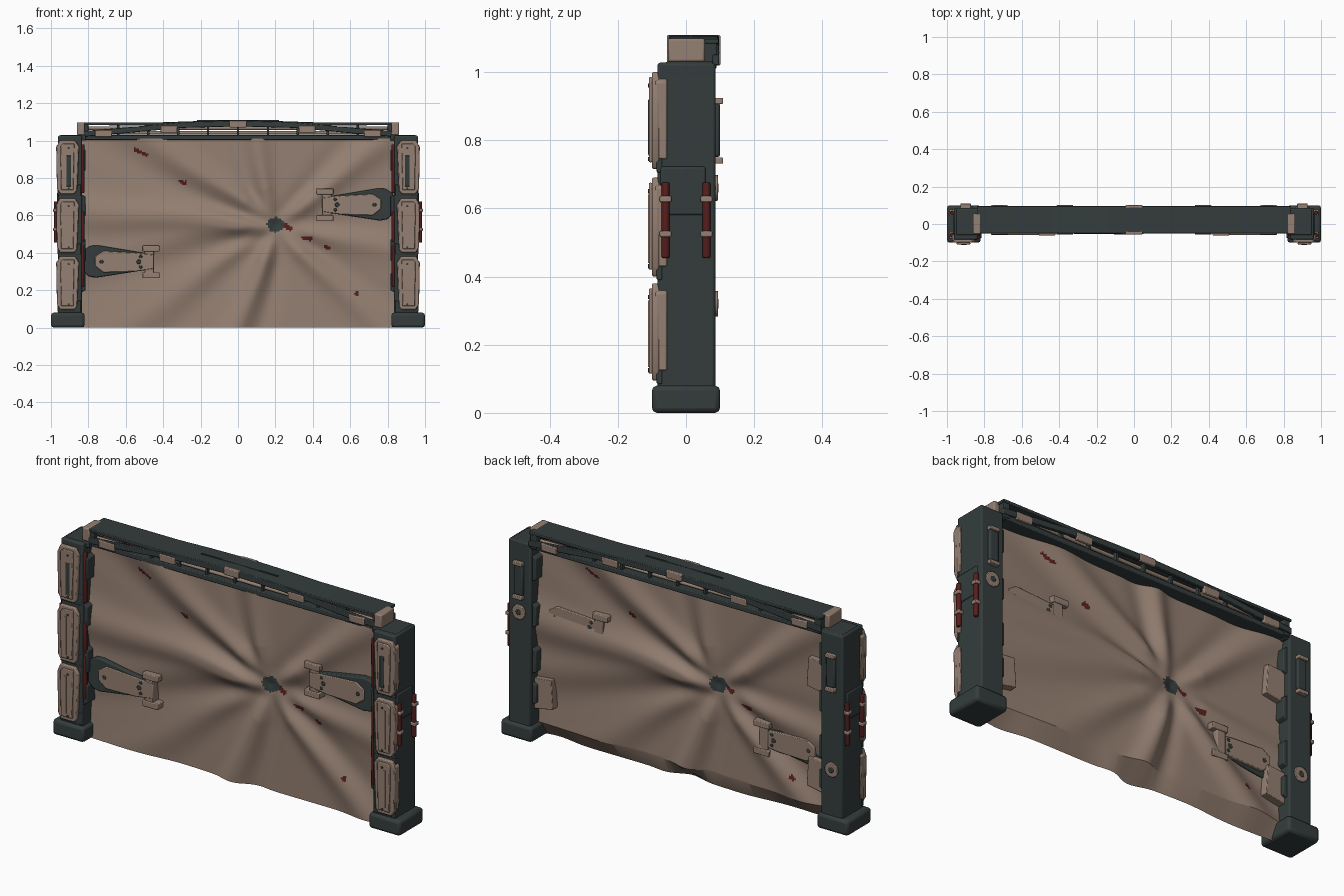
import bpy, bmesh, math, random
from mathutils import Vector, Matrix

if "Cube" in bpy.data.objects:
    bpy.data.objects.remove(bpy.data.objects["Cube"])
random.seed(4)

def material(name, rgb):
    m = bpy.data.materials.new(name)
    m.diffuse_color = (*rgb, 1)
    m.use_nodes = True
    m.node_tree.nodes["Principled BSDF"].inputs["Base Color"].default_value = m.diffuse_color
    return m

TAN = material("dusty tan", (0.30, 0.215, 0.168))
DARK = material("dark slate", (0.035, 0.046, 0.046))
RED = material("deep red", (0.095, 0.013, 0.013))

def finish(name, bm, mats, bevel=0, angle=35):
    bmesh.ops.recalc_face_normals(bm, faces=bm.faces)
    me = bpy.data.meshes.new(name)
    bm.to_mesh(me)
    bm.free()
    for m in mats:
        me.materials.append(m)
    ob = bpy.data.objects.new(name, me)
    bpy.context.collection.objects.link(ob)
    if bevel:
        b = ob.modifiers.new("bevel", 'BEVEL')
        b.width, b.segments, b.limit_method = bevel, 2, 'ANGLE'
    bpy.ops.object.select_all(action='DESELECT')
    ob.select_set(True)
    bpy.context.view_layer.objects.active = ob
    bpy.ops.object.shade_smooth_by_angle(angle=math.radians(angle))
    return ob

def prism(name, pts, y0, y1, mat, bevel=0, s=1, dz=0):
    """Extrude an x-z outline from y0 to y1; s mirrors it in x."""
    bm = bmesh.new()
    f = bm.faces.new([bm.verts.new((s * x, y0, z + dz)) for x, z in pts])
    ext = bmesh.ops.extrude_face_region(bm, geom=[f])
    for v in ext["geom"]:
        if isinstance(v, bmesh.types.BMVert):
            v.co.y = y1
    return finish(name, bm, [mat], bevel)

def box(name, x0, x1, y0, y1, z0, z1, mat, bevel=0, s=1):
    return prism(name, [(x0, z0), (x1, z0), (x1, z1), (x0, z1)], y0, y1, mat, bevel, s)

def rod(name, a, b, r, mat, n=12):
    a, b = Vector(a), Vector(b)
    d = b - a
    bm = bmesh.new()
    bmesh.ops.create_cone(bm, cap_ends=True, segments=n, radius1=r, radius2=r, depth=d.length,
                          matrix=Matrix.Translation((a + b) / 2) @ d.to_track_quat('Z', 'Y').to_matrix().to_4x4())
    return finish(name, bm, [mat], r * 0.3 if r > 0.008 else 0)

# --- crumpled sheet: folds radiate from a torn centre; the back is the front turned half round ---
CX, CZ = 0.2, 0.55
FOLDS = [(0.1, 1.0, .028), (-0.45, 1.0, .03), (-0.85, 0.62, .036), (-0.85, 0.40, .026), (-0.6, 0.0, .016),
         (0.0, 0.0, .036), (0.75, 0.0, .028), (0.85, 0.40, .018), (0.8, 1.0, .028)]

def fold_depth(x, z):
    dx, dz = x - CX, z - CZ
    r, y = math.hypot(dx, dz), 0
    for fx, fz, amp in FOLDS:
        ux, uz = fx - CX, fz - CZ
        l = math.hypot(ux, uz)
        along = (dx * ux + dz * uz) / l
        side = (dx * uz - dz * ux) / l + 0.012 * math.sin(along * 6 + fx * 5)
        if along > 0:
            w = 0.03 + 0.075 * along
            grow = min(1, along / 0.2) * (1 - 0.2 * min(1, along))
            y -= amp * grow * (math.exp(-(side / w) ** 2) - 0.4 * math.exp(-((side + 1.6 * w) / w) ** 2))
    y = -0.02 + y + 0.012 * math.exp(-(r / 0.1) ** 2)
    return min(y, -0.006) if y > -0.045 else -0.045 - 0.012 * math.tanh((-0.045 - y) / 0.012)

SMEARS = [(-.55, .95, -.49, .925), (-.305, .785, -.285, .775), (.25, .55, .28, .53), (.35, .48, .39, .475),
          (.465, .435, .48, .425), (.632, .187, .636, .182)]

def stain(x, z):
    if math.hypot(x - CX, (z - CZ) * 1.15) < 0.046 + random.uniform(-.004, .004):
        return 1
    for x0, z0, x1, z1 in SMEARS:
        a, b, p = Vector((x0, z0)), Vector((x1, z1)), Vector((x, z))
        t = max(0, min(1, (p - a).dot(b - a) / (b - a).length_squared))
        if (p - a.lerp(b, t)).length < 0.013 * random.uniform(.5, 1.1):
            return 2
    return 0

bm = bmesh.new()
NX, NZ, H = 190, 114, 1.01
def sheet_side(s, low):
    """s=-1 builds the half-turned rear side; returns its rim, always in +x order."""
    g = []
    for j in range(NZ + 1):
        z = low + (H - low) * j / NZ
        g.append([bm.verts.new((x, s * fold_depth(s * x, z), z))
                  for x in (-.84 + 1.68 * i / NX for i in range(NX + 1))])
    for j in range(NZ):
        for i in range(NX):
            f = bm.faces.new((g[j][i], g[j][i + 1], g[j + 1][i + 1], g[j + 1][i]))
            c = f.calc_center_median()
            f.material_index = stain(s * c.x, c.z)
    return g[0] + [r[-1] for r in g[1:]] + g[-1][-2::-1] + [g[j][0] for j in range(NZ - 1, 0, -1)]
front, back = sheet_side(1, 0), sheet_side(-1, 0.08)
for k in range(len(front)):
    n = (k + 1) % len(front)
    bm.faces.new((front[k], front[n], back[n], back[k]))
finish("crumpled_sheet", bm, [TAN, DARK, RED], angle=25)

# --- end posts, everything mirrored ---
for s in (-1, 1):
    box("foot", .82, 1.0, -.1, .1, 0, .08, DARK, .015, s)
    box("post", .835, .962, -.084, .086, .05, 1.027, DARK, .008, s)
    box("post_cap", .815, .95, -.06, .08, 1.0, 1.03, DARK, .005, s)
    for k, (z0, z1) in enumerate(((.095, .38), (.40, .69), (.715, 1.0))):
        outline = [(.86, z0 + .02), (.875, z0), (.95, z0), (.968, z0 + .03), (.972, z1 - .04),
                   (.955, z1), (.87, z1), (.85, z1 - .03)]
        prism("armour_plate", outline, -.1, -.078, TAN, .005, s)
        prism("plate_face", [(.88, z0 + .02), (.945, z0 + .02), (.95, z1 - .03), (.935, z1 - .015), (.875, z1 - .015)],
              -.109, -.098, TAN, .004, s)
        prism("plate_side", [(.95, z0 + .03), (.966, z0 + .03), (.972, z1 - .03), (.95, z1 - .01)],
              -.09, -.056, TAN, .004, s)
        prism("plate_backing", [(.84, z0 - .01), (.964, z0 - .01), (.964, z0 + .05), (.84, z0 + .05)],
              -.086, -.07, DARK, .003, s)
        # raised strip, dark slot on the top plate
        if k == 2:
            box("plate_slot", .892, .918, -.111, -.105, z0 + .04, z1 - .08, DARK, .003, s)
        else:
            box("plate_strip", .912, .924, -.111, -.105, z0 + .04, z1 - .05, TAN, 0, s)
        for zz in (z0 + .03, z1 - .04):
            rod("plate_bolt", (s * .905, -.112, zz), (s * .905, -.1, zz), .006, DARK, 8)
    # inner tabs that grip the sheet
    for z0, z1 in ((.2, .29), (.36, .47), (.60, .70), (.84, .95)):
        prism("inner_tab", [(.85, z0 - .02), (.815, z0), (.815, z1), (.85, z1 + .02)], -.075, .07, DARK, .004, s)
    # red hoses
    for z0, z1 in ((.22, .44), (.46, .62), (.72, .98)):
        rod("inner_hose", (s * .832, -.07, z0), (s * .832, -.07, z1), .011, RED)
    for y in (-.06, .06):
        rod("outer_hose", (s * .972, y, .455), (s * .972, y, .675), .012, RED)
        for z in (.525, .627):
            box("hose_clamp", .955, .988, y - .017, y + .017, z - .009, z + .009, TAN, .004, s)
    box("side_box", .95, .968, -.075, .057, .58, .722, DARK, .006, s)
    # rear handle: a dark grip between tan lugs
    box("handle_grip", .872, .925, .08, .1, .75, .91, DARK, .008, s)
    for z in (.74, .915):
        box("handle_lug", .872, .928, .08, .109, z - .009, z + .009, TAN, .003, s)
    # rear ring
    bm = bmesh.new()
    zr = .66 if s > 0 else .32
    m = Matrix.Translation((s * .9, .088, zr)) @ Matrix.Rotation(math.pi / 2, 4, 'X')
    bmesh.ops.create_cone(bm, cap_ends=True, segments=20, radius1=.038, radius2=.038, depth=.012, matrix=m)
    finish("rear_ring", bm, [TAN], .003)
    rod("ring_centre", (s * .9, .08, zr), (s * .9, .0955, zr), .016, DARK, 16)
    # rear sheet wings
    for z in ((.25,) if s > 0 else (.25, .77)):
        prism("rear_wing", [(.73, z - .07), (.84, z - .09), (.84, z + .07), (.74, z + .08)], .01, .052, TAN, .003, s)

    # --- tapered bracket clamped through the sheet, shallower at the back ---
    dz = 0 if s > 0 else -.305
    base = [(.48, .615), (.76, .572), (.80, .58), (.83, .61), (.83, .715), (.79, .742), (.75, .745), (.48, .70)]
    plate = [(.45, .62), (.55, .605), (.72, .60), (.765, .635), (.765, .685), (.72, .715), (.55, .705), (.45, .695)]
    prism("bracket_base", base, -.052, .024, DARK, .006, s, dz)
    prism("bracket_plate", plate, -.058, .038, TAN, .004, s, dz)
    prism("bracket_cross", [(.45, .59), (.50, .59), (.50, .73), (.45, .73)], -.056, .042, TAN, .004, s, dz)
    for z in (.585, .728):
        prism("bracket_end", [(.42, z - .016), (.51, z - .016), (.51, z + .016), (.42, z + .016)],
              -.061, .048, TAN, .004, s, dz)
    for x, z, r in ((.52, .685, .009), (.52, .63, .009), (.53, .657, .013), (.73, .657, .011)):
        rod("bracket_hole", (s * x, -.06, z + dz), (s * x, .04, z + dz), r, DARK)
    # beam end block
    box("beam_end_block", .82, .862, -.053, .055, 1.03, 1.098, TAN, .006, s)
    box("beam_end_wall", .80, .835, -.04, .09, 1.01, 1.09, DARK, .004, s)

# --- top beam: bottom rail, arched front and rear girders, cover ---
box("bottom_rail", -.84, .84, -.04, .085, 1.004, 1.03, DARK, .004)
cover = [(-.84, 1.083), (-.84, 1.097), (-.4, 1.098), (-.22, 1.104), (0, 1.108), (.22, 1.104), (.4, 1.098),
         (.84, 1.097), (.84, 1.083), (.4, 1.08), (0, 1.08), (-.4, 1.08)]
prism("top_cover", cover, -.05, .095, DARK, .003)
arch = [(-.84, 1.02), (-.6, 1.04), (-.3, 1.068), (0, 1.076), (.3, 1.068), (.6, 1.04), (.84, 1.02)]
band = arch + [(x, z + .03) for x, z in reversed(arch)]
for y0, y1 in ((-.052, -.035), (.078, .097)):
    prism("arched_girder", band, y0, y1, DARK, .003)
    for x, z in ((-.72, 1.037), (-.37, 1.06), (0, 1.088), (.37, 1.06), (.72, 1.037)):
        yo = -.056 if y0 < 0 else .084
        box("girder_clip", x - .045, x + .045, yo, yo + .017, z - .018, z + .02, TAN, .004)
for z in (1.042, 1.066):
    for y in (-.01, .05):
        rod("inner_rod", (-.82, y, z), (.82, y, z), .0095, TAN, 8)
for i in range(9):
    x = -.64 + .16 * i
    box("truss_strut", x - .006, x + .006, -.03, .075, 1.02, 1.088, DARK)
box("cover_ridge", -.22, .22, .01, .018, 1.1, 1.109, DARK)
